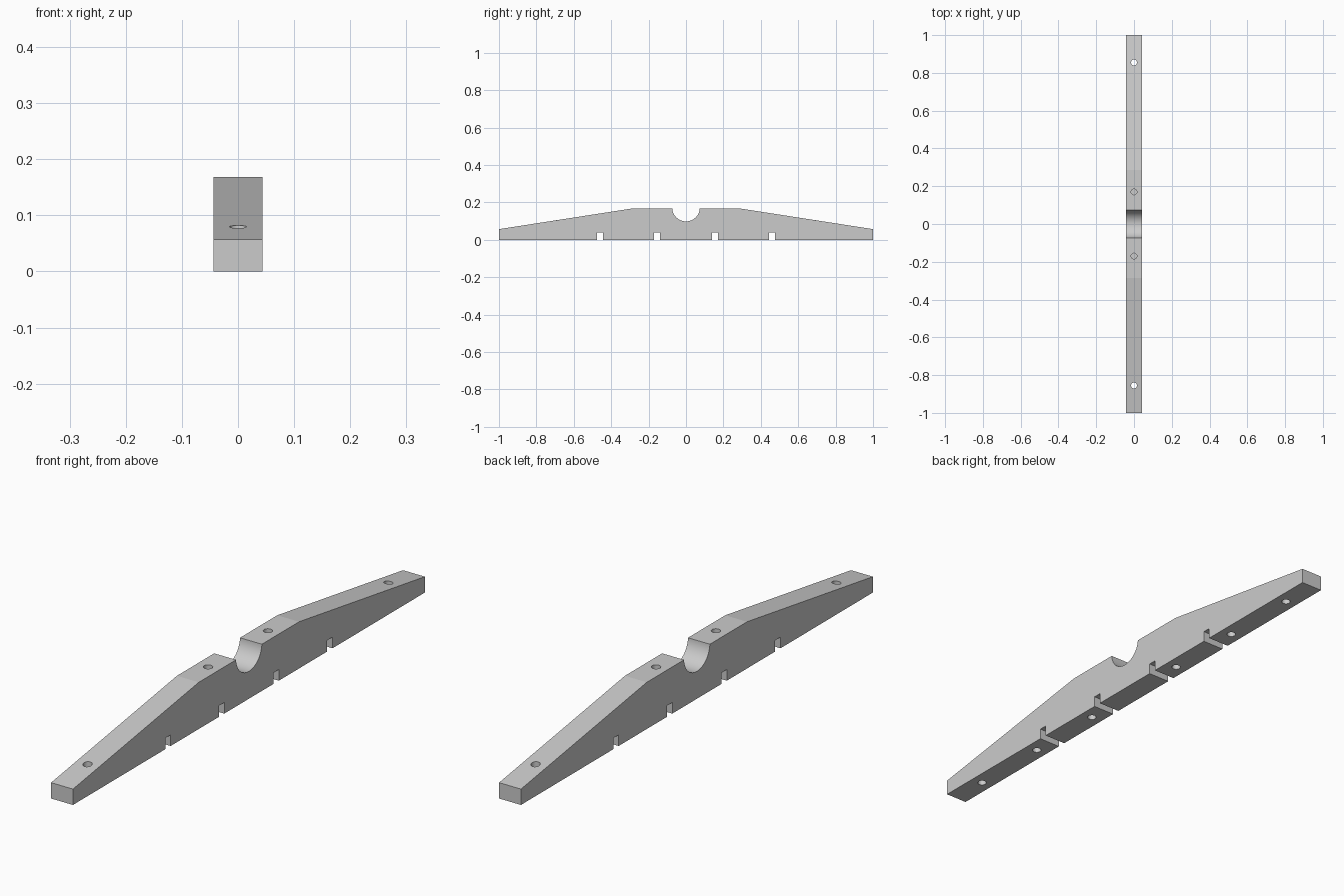
import bpy, bmesh, math
from mathutils import Matrix

cube = bpy.data.objects.get("Cube")
if cube:
    bpy.data.objects.remove(cube, do_unlink=True)

HALF_W, TOP, END_Z = 0.0435, 0.168, 0.057
NOTCH_R, NOTCH_Z = 0.0735, 0.172
SLOT_HALF, SLOT_H = 0.015, 0.04
HOLE_R = 0.0155

grey = bpy.data.materials.new("light_grey")
grey.use_nodes = True
colour = (0.6, 0.6, 0.6, 1)
grey.diffuse_color = colour
grey.node_tree.nodes["Principled BSDF"].inputs["Base Color"].default_value = colour


def add_object(name, bm):
    bmesh.ops.recalc_face_normals(bm, faces=bm.faces)
    mesh = bpy.data.meshes.new(name)
    bm.to_mesh(mesh)
    bm.free()
    mesh.materials.append(grey)
    obj = bpy.data.objects.new(name, mesh)
    bpy.context.collection.objects.link(obj)
    return obj


# Side profile: slotted underside, sloped ends, round notch on top
profile = [(-1, 0)]
for y in (-0.46, -0.155, 0.155, 0.46):
    profile += [(y - SLOT_HALF, 0), (y - SLOT_HALF, SLOT_H),
                (y + SLOT_HALF, SLOT_H), (y + SLOT_HALF, 0)]
profile += [(1, 0), (1, END_Z), (0.285, TOP)]
start = math.asin((TOP - NOTCH_Z) / NOTCH_R)
steps = 40
for i in range(steps + 1):
    a = start - (math.pi + 2 * start) * i / steps
    profile.append((NOTCH_R * math.cos(a), NOTCH_Z + NOTCH_R * math.sin(a)))
profile += [(-0.285, TOP), (-1, END_Z)]

# Extrude the profile across the width
bm = bmesh.new()
face = bm.faces.new([bm.verts.new((-HALF_W, y, z)) for y, z in profile])
ext = bmesh.ops.extrude_face_region(bm, geom=[face])
moved = [g for g in ext["geom"] if isinstance(g, bmesh.types.BMVert)]
bmesh.ops.translate(bm, verts=moved, vec=(2 * HALF_W, 0, 0))
beam = add_object("notched_beam", bm)

# Holes: through at the ends, blind from the top and from below
bm = bmesh.new()
for y, low, high in ((0.855, -0.1, 0.3), (0.17, 0.08, 0.3),
                     (0.547, -0.1, 0.06), (0.237, -0.1, 0.06)):
    for side in (-1, 1):
        bmesh.ops.create_cone(
            bm, cap_ends=True, segments=32, radius1=HOLE_R, radius2=HOLE_R,
            depth=high - low,
            matrix=Matrix.Translation((0, side * y, (low + high) / 2)))
drills = add_object("hole_cutters", bm)
drills.hide_render = True

cut = beam.modifiers.new("holes", "BOOLEAN")
cut.operation = "DIFFERENCE"
cut.solver = "EXACT"
cut.object = drills

# Bake the holes and remove the cutters
bpy.context.view_layer.update()
graph = bpy.context.evaluated_depsgraph_get()
baked = bpy.data.meshes.new_from_object(beam.evaluated_get(graph))
beam.modifiers.clear()
beam.data = baked
bpy.data.objects.remove(drills, do_unlink=True)

# Smooth round walls, keep corners sharp
bpy.ops.object.select_all(action="DESELECT")
beam.select_set(True)
bpy.context.view_layer.objects.active = beam
bpy.ops.object.shade_smooth_by_angle(angle=math.radians(20))
for poly in baked.polygons:
    if len(poly.vertices) > 4:
        poly.use_smooth = False
